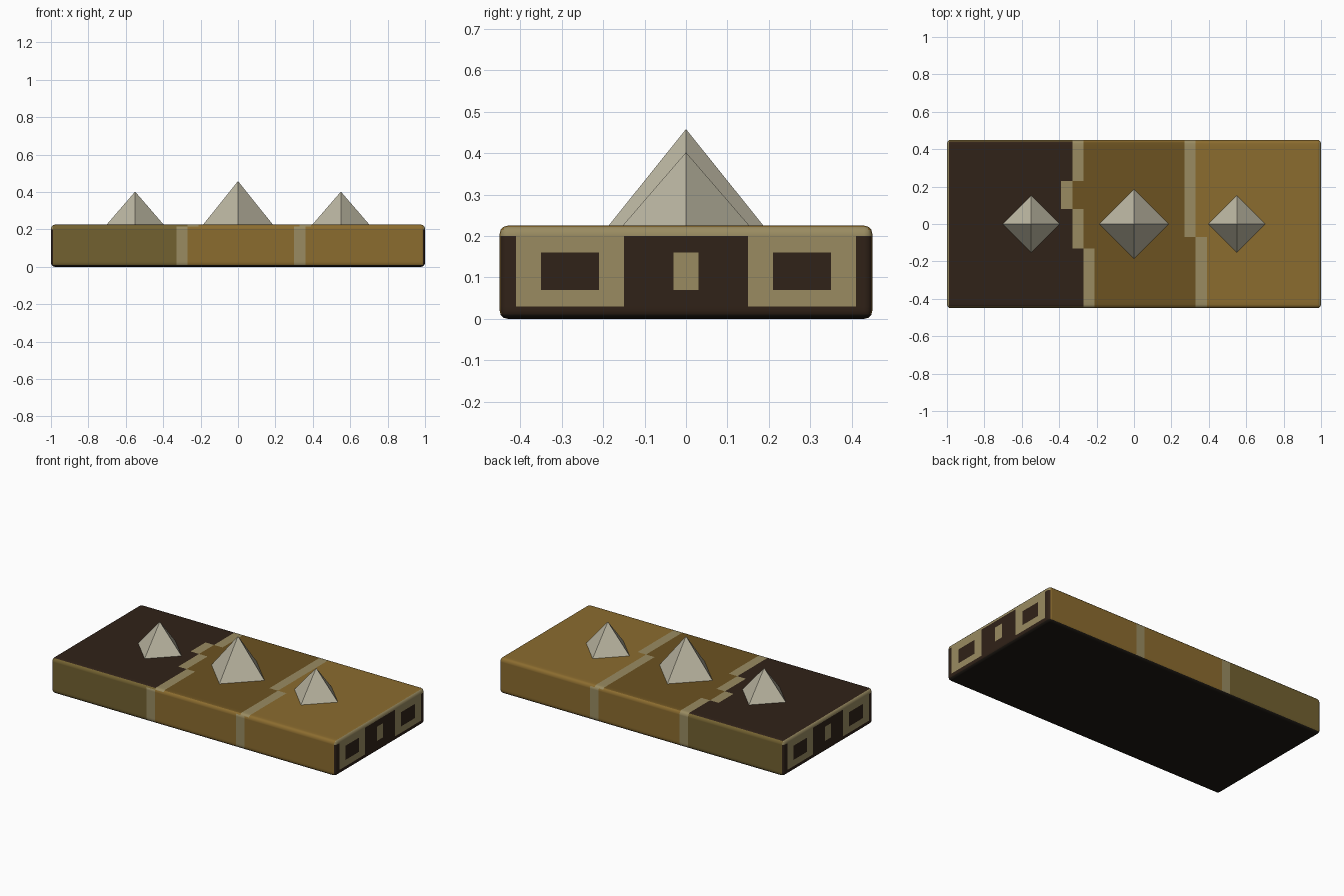
import bpy, bmesh
from mathutils import Vector

if "Cube" in bpy.data.objects:
    bpy.data.objects.remove(bpy.data.objects["Cube"])

L, W, H = 2.0, 0.9, 0.225


def material(name, rgb):
    m = bpy.data.materials.new(name)
    m.diffuse_color = (*rgb, 1)
    m.use_nodes = True
    m.node_tree.nodes["Principled BSDF"].inputs["Base Color"].default_value = m.diffuse_color
    return m


GOLD, BROWN, DARK, PALE, OLIVE, BLACK = range(6)
slab_mats = [material("gold", (0.26, 0.15, 0.028)),
             material("brown", (0.15, 0.085, 0.015)),
             material("dark_brown", (0.03, 0.016, 0.009)),
             material("pale_stripe", (0.32, 0.26, 0.12)),
             material("olive", (0.17, 0.12, 0.03)),
             material("black", (0.012, 0.009, 0.006))]
stone = material("pale_stone", (0.50, 0.47, 0.36))


def stripe_x(y):
    # Centres of the two stepped stripes across the top
    left = -0.24 if y < -0.13 else -0.30 if y < 0.08 else -0.36 if y < 0.23 else -0.30
    right = 0.36 if y < -0.07 else 0.30
    return left, right


def face_colour(f):
    c, n = f.calc_center_median(), f.normal
    if n.z < -0.3:
        return BLACK
    if abs(n.x) > 0.6:
        # End panels: two pale square rings, a centre dash and a pale rim
        y, z = abs(c.y), c.z
        inside = abs(y - 0.28) < 0.07 and 0.07 < z < 0.16
        ring = abs(y - 0.28) < 0.13 and 0.03 < z < 0.2 and not inside
        dash = y < 0.03 and 0.07 < z < 0.16
        return PALE if ring or dash or z > 0.2 else DARK
    left, right = stripe_x(c.y) if n.z > 0.6 else (-0.30, 0.33)
    if min(abs(c.x - left), abs(c.x - right)) < 0.03:
        return PALE
    if n.z > 0.9:
        return DARK if c.x < left else BROWN if c.x < right else GOLD
    return OLIVE if c.x < left else GOLD


# Slab with small rounded edges
bm = bmesh.new()
bmesh.ops.create_cube(bm, size=1)
bmesh.ops.scale(bm, vec=(L, W, H), verts=bm.verts)
bmesh.ops.translate(bm, vec=(0, 0, H / 2), verts=bm.verts)
bmesh.ops.bevel(bm, geom=bm.edges[:], offset=0.02, segments=3, profile=0.5,
                affect='EDGES')


def cut(axis, value):
    co, no = Vector(), Vector()
    co[axis], no[axis] = value, 1
    bmesh.ops.bisect_plane(bm, geom=bm.verts[:] + bm.edges[:] + bm.faces[:],
                           plane_co=co, plane_no=no)


# Divide flat faces so the colour pattern can be painted per face
for x in (-0.39, -0.33, -0.27, -0.21, 0.27, 0.33, 0.39, 0.30, 0.36):
    cut(0, x)
for y in (-0.41, -0.35, -0.21, -0.15, -0.13, -0.07, -0.03,
          0.03, 0.08, 0.15, 0.21, 0.23, 0.35, 0.41):
    cut(1, y)
for z in (0.03, 0.07, 0.16, 0.2):
    cut(2, z)
bm.normal_update()
for f in bm.faces:
    f.material_index = face_colour(f)
    f.smooth = True
mesh = bpy.data.meshes.new("slab")
bm.to_mesh(mesh)
bm.free()
for m in slab_mats:
    mesh.materials.append(m)
slab = bpy.data.objects.new("slab", mesh)
bpy.context.collection.objects.link(slab)
wn = slab.modifiers.new("flat_shading", 'WEIGHTED_NORMAL')
wn.weight = 100

# Three four-sided studs with corners on the axes
for name, x, r, top in (("left_stud", -0.55, 0.153, 0.402),
                        ("centre_stud", 0, 0.187, 0.458),
                        ("right_stud", 0.55, 0.153, 0.402)):
    bpy.ops.mesh.primitive_cone_add(vertices=4, radius1=r, radius2=0, depth=top - H,
                                    location=(x, 0, (top + H) / 2))
    stud = bpy.context.object
    stud.name = name
    stud.data.materials.append(stone)
